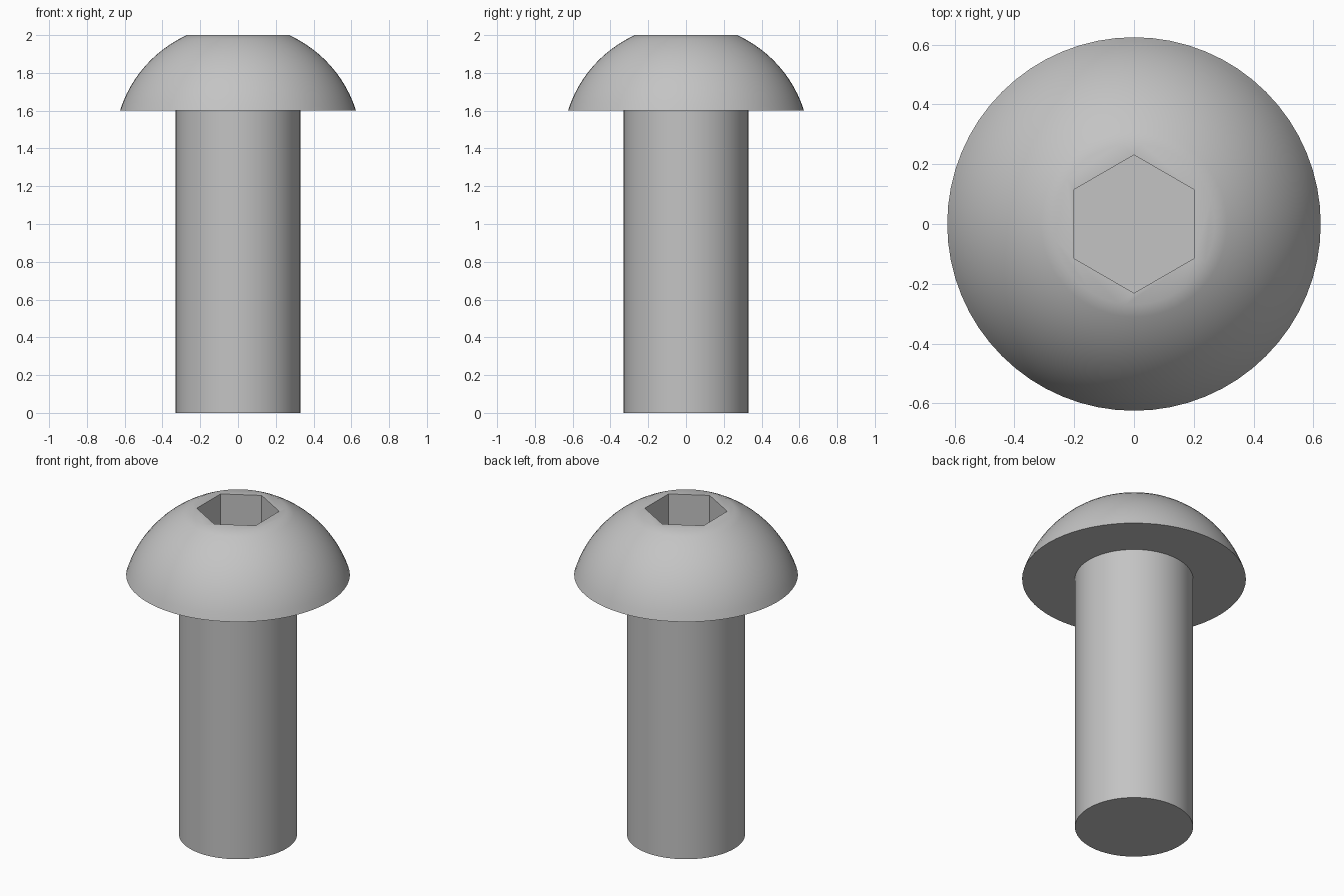
import bpy, bmesh, math
from mathutils import Matrix

cube = bpy.data.objects.get("Cube")
if cube:
    bpy.data.objects.remove(cube, do_unlink=True)

# Main dimensions
SHAFT_R, HEAD_R, CROWN_R = 0.33, 0.625, 0.27
HEAD_Z, TOP_Z = 1.6, 2.0
SOCKET_APOTHEM, SOCKET_DEPTH = 0.2, 0.25
SEGMENTS, ARC_STEPS = 64, 12

steel = bpy.data.materials.new("steel_grey")
steel.use_nodes = True
GREY = (0.55, 0.55, 0.55, 1)
steel.diffuse_color = GREY
steel.node_tree.nodes["Principled BSDF"].inputs["Base Color"].default_value = GREY


def add_object(name, bm):
    bmesh.ops.recalc_face_normals(bm, faces=bm.faces)
    mesh = bpy.data.meshes.new(name)
    bm.to_mesh(mesh)
    bm.free()
    mesh.materials.append(steel)
    obj = bpy.data.objects.new(name, mesh)
    bpy.context.collection.objects.link(obj)
    return obj


def dome_profile():
    """Arc from the head rim up to the flat crown, centred on the axis."""
    c = (TOP_Z**2 + CROWN_R**2 - HEAD_Z**2 - HEAD_R**2) / (2 * (TOP_Z - HEAD_Z))
    radius = math.hypot(HEAD_R, HEAD_Z - c)
    a0 = math.atan2(HEAD_Z - c, HEAD_R)
    a1 = math.atan2(TOP_Z - c, CROWN_R)
    for i in range(ARC_STEPS + 1):
        a = a0 + (a1 - a0) * i / ARC_STEPS
        yield radius * math.cos(a), c + radius * math.sin(a)


# Shaft and domed head turned as one solid
bm = bmesh.new()
rings = []
for r, z in [(SHAFT_R, 0), (SHAFT_R, HEAD_Z), *dome_profile()]:
    ring = bmesh.ops.create_circle(bm, segments=SEGMENTS, radius=r,
                                   matrix=Matrix.Translation((0, 0, z)))
    rings.append(ring["verts"])
for low, high in zip(rings, rings[1:]):
    for i in range(SEGMENTS):
        j = (i + 1) % SEGMENTS
        bm.faces.new((low[i], low[j], high[j], high[i]))
bm.faces.new(rings[0])
bm.faces.new(rings[-1])
screw = add_object("screw_body", bm)

# Hexagonal drive socket, points towards front and back
bm = bmesh.new()
corner_r = SOCKET_APOTHEM / math.cos(math.pi / 6)
bmesh.ops.create_cone(bm, cap_ends=True, segments=6, radius1=corner_r,
                      radius2=corner_r, depth=2 * SOCKET_DEPTH,
                      matrix=Matrix.Translation((0, 0, TOP_Z)))
if max(v.co.y for v in bm.verts) < corner_r - 0.001:
    bmesh.ops.rotate(bm, verts=bm.verts, matrix=Matrix.Rotation(math.pi / 6, 3, "Z"))
cutter = add_object("socket_cutter", bm)
cutter.hide_render = True

cut = screw.modifiers.new("socket", "BOOLEAN")
cut.operation = "DIFFERENCE"
cut.solver = "EXACT"
cut.object = cutter
bpy.context.view_layer.objects.active = screw
screw.select_set(True)
cutter.select_set(False)
bpy.ops.object.modifier_apply(modifier=cut.name)
bpy.data.objects.remove(cutter, do_unlink=True)

# Smooth round surfaces, crisp rim and socket edges
bpy.ops.object.shade_smooth_by_angle(angle=math.radians(30))
